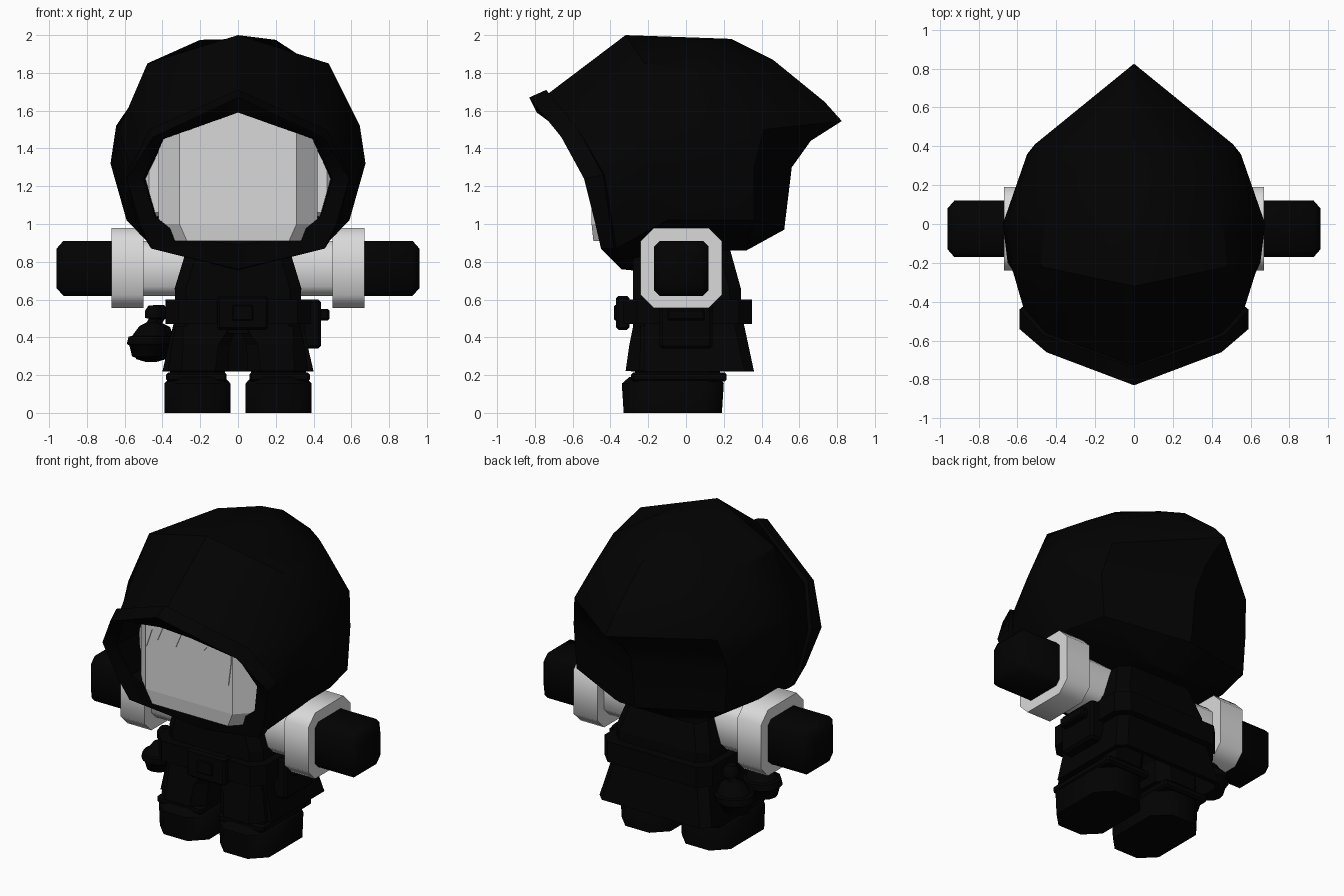
import bpy, bmesh, math
from mathutils import Vector

if "Cube" in bpy.data.objects:
    bpy.data.objects.remove(bpy.data.objects["Cube"])


def material(name, rgb):
    m = bpy.data.materials.new(name)
    m.diffuse_color = (*rgb, 1)
    m.use_nodes = True
    m.node_tree.nodes["Principled BSDF"].inputs["Base Color"].default_value = m.diffuse_color
    return m


BLACK = material("black cloth", (0.0006, 0.0006, 0.0006))
WHITE = material("white cloth", (0.7, 0.7, 0.7))
SKIN = material("pale skin", (0.69, 0.69, 0.69))


def finish(bm, name, mat, smooth=None):
    bmesh.ops.remove_doubles(bm, verts=bm.verts, dist=0.0005)
    bmesh.ops.recalc_face_normals(bm, faces=bm.faces)
    me = bpy.data.meshes.new(name)
    bm.to_mesh(me)
    bm.free()
    me.materials.append(mat)
    ob = bpy.data.objects.new(name, me)
    bpy.context.collection.objects.link(ob)
    if smooth:
        bpy.ops.object.select_all(action='DESELECT')
        bpy.context.view_layer.objects.active = ob
        ob.select_set(True)
        bpy.ops.object.shade_smooth_by_angle(angle=math.radians(smooth))
    return ob


def loft(name, rings, mat, caps=True, smooth=None):
    """Skin a list of equally long closed rings."""
    bm = bmesh.new()
    rows = [[bm.verts.new(p) for p in r] for r in rings]
    n = len(rows[0])
    for a, b in zip(rows, rows[1:]):
        for i in range(n):
            j = (i + 1) % n
            bm.faces.new((a[i], a[j], b[j], b[i]))
    if caps:
        bm.faces.new(rows[0])
        bm.faces.new(rows[-1])
    return finish(bm, name, mat, smooth)


def octagon(u0, u1, v0, v1, c):
    return [(u0 + c, v0), (u1 - c, v0), (u1, v0 + c), (u1, v1 - c),
            (u1 - c, v1), (u0 + c, v1), (u0, v1 - c), (u0, v0 + c)]


def stack(name, levels, mat, smooth=None):
    """Levels are (z, x0, x1, y0, y1, corner cut)."""
    return loft(name, [[(x, y, l[0]) for x, y in octagon(*l[1:])] for l in levels],
                mat, smooth=smooth)


def sleeve(name, levels, mat, side, smooth=None):
    """Levels are (x, y0, y1, z0, z1, corner cut), running outward."""
    return loft(name, [[(side * l[0], y, z) for y, z in octagon(*l[1:])] for l in levels],
                mat, smooth=smooth)


def box(name, x0, x1, y0, y1, z0, z1, mat, bevel=0.01):
    c = bevel
    return stack(name, [(z0, x0 + c, x1 - c, y0 + c, y1 - c, c), (z0 + c, x0, x1, y0, y1, c),
                        (z1 - c, x0, x1, y0, y1, c),
                        (z1, x0 + c, x1 - c, y0 + c, y1 - c, c)], mat)


# hood: half sections from the face opening to the pointed back, top to bottom
opening = [(0, -.79, 1.59), (.40, -.60, 1.45), (.50, -.52, 1.24),
           (.44, -.46, 1.04), (.30, -.42, .93), (0, -.39, .89)]
band = [(0, -.74, 1.71), (.47, -.57, 1.50), (.59, -.44, 1.26),
        (.54, -.40, 1.0), (.46, -.38, .87), (0, -.29, .755)]
halves = [
    [(x * .96, -.1, z) for x, y, z in opening],
    opening,
    [(0, -.83, 1.67), (.45, -.66, 1.46), (.59, -.54, 1.24),
     (.52, -.48, 1.0), (.46, -.45, .87), (0, -.34, .76)],
    band,
    [(x * .965, y + .01, z - .02 * (z > 1.4)) for x, y, z in band],
    [(0, -.32, 2.0), (.48, -.22, 1.85), (.63, -.22, 1.50),
     (.65, -.20, 1.30), (.59, -.10, 1.02), (.30, 0, .86)],
    [(0, .24, 1.98), (.45, .10, 1.81), (.645, .03, 1.52),
     (.675, 0, 1.32), (.59, .10, 1.02), (.30, .30, .86)],
    [(0, .46, 1.87), (.36, .38, 1.74), (.51, .41, 1.50),
     (.55, .36, 1.30), (.53, .36, 1.02), (.25, .32, .86)],
    [(0, .73, 1.65), (0, .74, 1.64), (0, .825, 1.545),
     (0, .56, 1.30), (0, .52, .97), (0, .32, .86)],
]
crown_shift = {6: (.02, -.11, .063), 7: (0, -.01, .02)}
rings = []
for k, half in enumerate(halves):
    h = [Vector(p) for p in half]
    crown = h[0].lerp(h[1], .4) + Vector(crown_shift.get(k, (0, 0, 0)))
    tuck = Vector((0, .66, 1.44)) if k == 8 else h[2].lerp(h[3], .4)
    h = [h[0], crown, h[1], h[2], tuck] + h[3:]
    rings.append(h + [Vector((-p.x, p.y, p.z)) for p in reversed(h)])
loft("hood", rings, BLACK, caps=False, smooth=35)

# head, side hair and fringe
stack("head", [(.91, -.33, .33, -.49, .2, .06), (1.0, -.42, .42, -.5, .2, .11),
               (1.5, -.42, .42, -.5, .2, .11), (1.62, -.36, .36, -.5, .15, .11)], SKIN)
box("side_hair", -.49, .49, -.33, 0, 1.04, 1.5, SKIN, .02)
bm = bmesh.new()
zigzag = [(-.30, 1.28), (-.26, 1.40), (-.22, 1.34), (-.17, 1.46), (-.09, 1.33), (-.03, 1.47),
          (.05, 1.45), (.11, 1.36), (.19, 1.46), (.25, 1.38), (.285, 1.18), (.305, 1.34)]
outline = zigzag + [(.30, 1.58), (-.30, 1.58)]
face = bm.faces.new([bm.verts.new((x, -.506, z)) for x, z in outline])
made = bmesh.ops.extrude_face_region(bm, geom=[face])["geom"]
bmesh.ops.translate(bm, verts=[g for g in made if isinstance(g, bmesh.types.BMVert)],
                    vec=Vector((0, .007, 0)))
finish(bm, "fringe", SKIN)

# torso
stack("torso", [(.42, -.33, .33, -.28, .30, .06), (.66, -.335, .335, -.28, .29, .06),
                (.84, -.28, .28, -.28, .24, .06), (.92, -.25, .25, -.25, .22, .06)], BLACK)


# coat skirt: shell around the sides and back, open at the front
def skirt_ring(w, back, z, t=.03):
    outer = [(w, -.22), (w, back - .05), (w - .05, back)]
    inner = [(w - t, -.22), (w - t, back - .06), (w - .06, back - t)]
    loop = (outer + [(-x, y) for x, y in reversed(outer)]
            + [(-x, y) for x, y in inner] + list(reversed(inner)))
    return [(x, y, z) for x, y in loop]


loft("skirt", [skirt_ring(.40, .36, .22), skirt_ring(.335, .30, .5)], BLACK)

# belt and buckle
stack("belt", [(z, -.385, .385, -.33, .35, .07) for z in (.47, .6)], BLACK)
box("buckle", -.11, .16, -.37, -.30, .44, .62, BLACK, .012)
box("buckle_pin", -.03, .08, -.38, -.36, .49, .57, BLACK, .005)

# hip pouch with its flap
box("pouch", .34, .44, -.14, .14, .34, .6, BLACK, .015)
box("pouch_flap", .34, .485, -.10, .10, .49, .55, BLACK, .01)

# two hanging gourds: lathe profile of radius and height
profile = [(.03, .27), (.08, .285), (.105, .345), (.12, .355), (.12, .395), (.10, .40),
           (.07, .455), (.03, .475), (.03, .495), (.05, .50), (.05, .54), (.03, .57)]
for name, cx, cy, s in (("rear_gourd", -.46, .14, 1), ("front_gourd", -.485, -.11, .95)):
    loft(name, [[(cx + min(4, i // 2) * .01 + s * r * math.cos(a * math.tau / 12),
                  cy + s * r * math.sin(a * math.tau / 12), .56 - s * (.56 - z))
                 for a in range(12)] for i, (r, z) in enumerate(profile)], BLACK, smooth=40)

for side, tag in ((1, "left"), (-1, "right")):
    # arm, cuff and fist
    sleeve(tag + "_arm", [(.2, -.17, .12, .62, .91, .05), (.52, -.17, .12, .62, .91, .05)],
           WHITE, side, 50)
    sleeve(tag + "_cuff", [(.5, -.24, .19, .555, .98, .07), (.67, -.24, .19, .555, .98, .07)],
           WHITE, side, 50)
    sleeve(tag + "_fist", [(.6, -.17, .12, .62, .91, .03), (.925, -.17, .12, .62, .91, .03),
                           (.96, -.13, .08, .66, .87, .03)], BLACK, side, 50)
    # trouser leg, boot collar and boot
    leg = [(.12, .07, .36, -.27, .18, .06), (.22, .07, .36, -.27, .18, .06),
           (.221, .05, .37, -.32, .2, .07), (.36, .045, .35, -.30, .2, .06),
           (.46, .0, .33, -.28, .2, .04)]
    stack(tag + "_trouser_leg", [(z, *sorted((side * a, side * b)), *rest)
                                 for z, a, b, *rest in leg], BLACK)
    x0, x1 = sorted((side * .06, side * .38))
    box(tag + "_boot_collar", x0, x1, -.29, .215, .165, .215, BLACK, .012)
    x0, x1 = sorted((side * .04, side * .39))
    stack(tag + "_boot", [(0, x0, x1, -.33, .19, .09), (.155, x0, x1, -.34, .2, .09),
                          (.19, x0 + .03, x1 - .03, -.30, .18, .08)], BLACK, 50)
